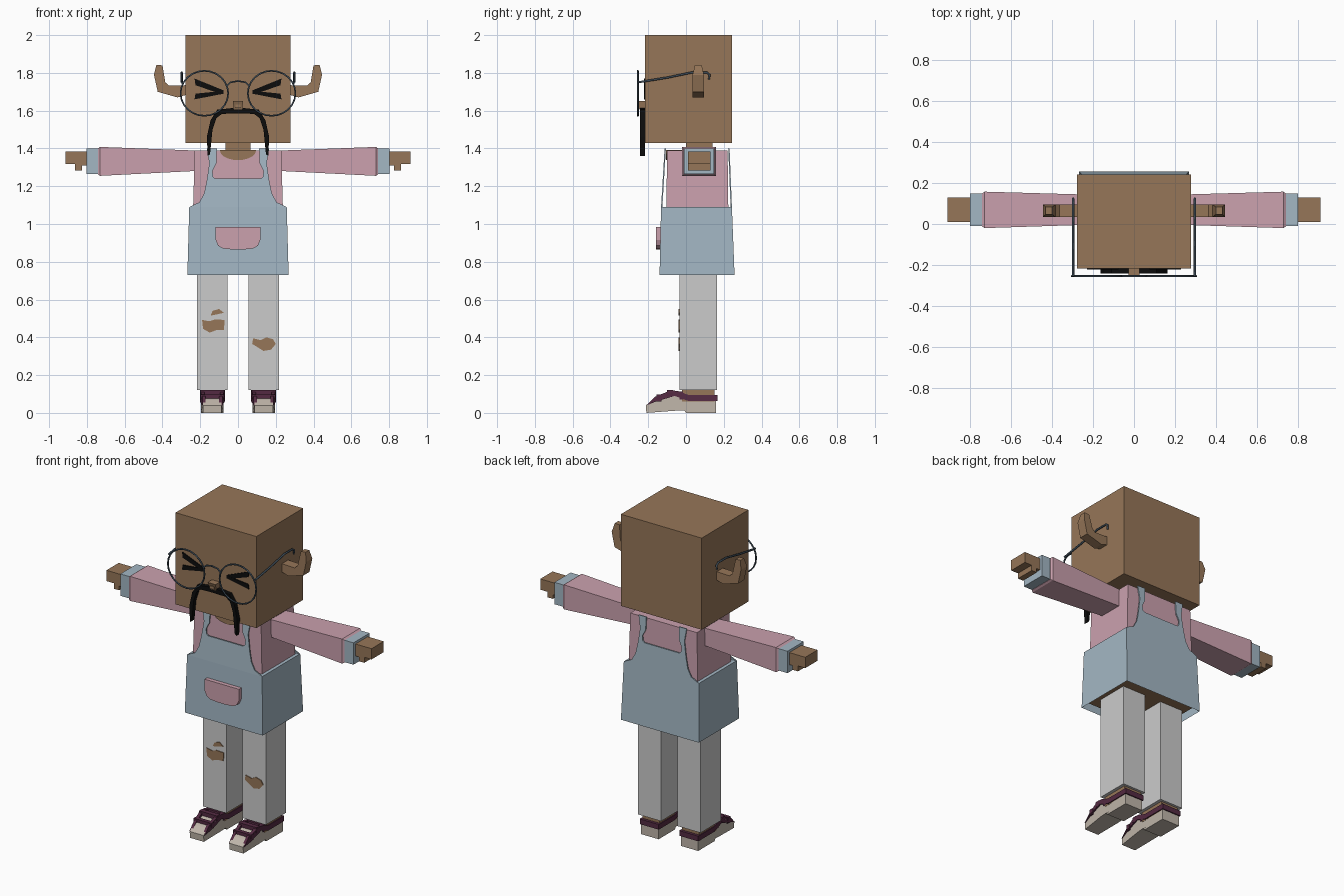
import bpy, bmesh, math
from mathutils import Vector

cube = bpy.data.objects.get("Cube")
if cube:
    bpy.data.objects.remove(cube, do_unlink=True)


def material(name, *srgb):
    col = [((c / 255 + 0.055) / 1.055) ** 2.4 if c > 10 else c / 255 / 12.92 for c in srgb] + [1]
    m = bpy.data.materials.new(name)
    m.use_nodes = True
    m.diffuse_color = col
    m.node_tree.nodes["Principled BSDF"].inputs["Base Color"].default_value = col
    return m


SKIN = material("skin brown", 150, 118, 88)
PINK = material("shirt pink", 203, 161, 174)
BLUE = material("apron blue", 163, 183, 196)
GREY = material("trouser grey", 203, 203, 203)
PLUM = material("shoe plum", 84, 42, 66)
CREAM = material("shoe cream", 192, 182, 170)
BLACK = material("hair black", 12, 12, 12)
FRAME = material("frame slate", 62, 76, 88)


def finish(name, bm, mat):
    bmesh.ops.recalc_face_normals(bm, faces=bm.faces)
    me = bpy.data.meshes.new(name)
    bm.to_mesh(me)
    bm.free()
    me.materials.append(mat)
    ob = bpy.data.objects.new(name, me)
    bpy.context.collection.objects.link(ob)
    return ob


def loft(name, ring_a, ring_b, mat, caps=(True, True)):
    """Join two matching rings of points, with optional end caps."""
    bm = bmesh.new()
    a = [bm.verts.new(p) for p in ring_a]
    b = [bm.verts.new(p) for p in ring_b]
    for i in range(len(a)):
        j = (i + 1) % len(a)
        bm.faces.new((a[i], a[j], b[j], b[i]))
    if caps[0]:
        bm.faces.new(a)
    if caps[1]:
        bm.faces.new(b)
    return finish(name, bm, mat)


def rect(u0, u1, v0, v1):
    return [(u0, v0), (u1, v0), (u1, v1), (u0, v1)]


def frustum(name, low, z0, high, z1, mat, caps=(True, True)):
    return loft(name, [(x, y, z0) for x, y in rect(*low)],
                [(x, y, z1) for x, y in rect(*high)], mat, caps)


def box(name, x0, x1, y0, y1, z0, z1, mat):
    return frustum(name, (x0, x1, y0, y1), z0, (x0, x1, y0, y1), z1, mat)


def plate(name, pts, y0, y1, mat, lean=0, base=0):
    """Profile in x and z, extruded along y; lean tilts it with height."""
    return loft(name, [(x, y0 + lean * (z - base), z) for x, z in pts],
                [(x, y1 + lean * (z - base), z) for x, z in pts], mat)


def side_prism(name, pts, x0, x1, mat):
    return loft(name, [(x0, y, z) for y, z in pts], [(x1, y, z) for y, z in pts], mat)


def mirrored(half):
    return half + [(-x, z) for x, z in reversed(half)]


def tube(name, pts, radius, mat, cyclic=False):
    cu = bpy.data.curves.new(name, "CURVE")
    cu.dimensions = "3D"
    cu.bevel_depth = radius
    cu.bevel_resolution = 1
    cu.use_fill_caps = True
    sp = cu.splines.new("POLY")
    sp.points.add(len(pts) - 1)
    for p, co in zip(sp.points, pts):
        p.co = (*co, 1)
    sp.use_cyclic_u = cyclic
    cu.materials.append(mat)
    ob = bpy.data.objects.new(name, cu)
    bpy.context.collection.objects.link(ob)
    return ob


# Head, neck and body
box("head", -.278, .278, -.217, .243, 1.43, 2, SKIN)
box("neck", -.065, .065, 0, .14, 1.36, 1.45, SKIN)
frustum("shirt", (-.24, .24, -.105, .225), 1.0, (-.229, .229, -.1, .22), 1.39, PINK)
box("hips", -.24, .24, -.11, .23, .755, 1.0, SKIN)
arc = [(.095 * math.cos(t), 1.388 - .05 * math.sin(t))
       for t in [math.pi * i / 10 for i in range(11)]]
plate("neckline", arc, -.107, -.1, SKIN)
plate("neckline_top", rect(-.095, .095, 1.385, 1.392), -.106, .1, SKIN)

# Apron
frustum("apron_skirt", (-.268, .268, -.14, .257), .73,
        (-.258, .258, -.132, .243), 1.09, BLUE, (False, True))
bib = mirrored([(.258, 1.09), (.205, 1.115), (.18, 1.16), (.167, 1.22), (.152, 1.32),
                (.165, 1.4), (.112, 1.4), (.115, 1.32), (.135, 1.28), (.132, 1.25), (.12, 1.24)])
plate("bib_front", bib, -.132, -.125, BLUE, .06, 1.09)
plate("bib_back", bib, .236, .243, BLUE, -.04, 1.09)
plate("pocket", mirrored([(.118, .985), (.118, .915), (.105, .885), (.08, .87), (.03, .865)]),
      -.16, -.13, PINK)

# Moustache and nose
plate("moustache", mirrored([(.02, 1.615), (.11, 1.605), (.145, 1.55), (.165, 1.46), (.16, 1.36),
                             (.148, 1.37), (.135, 1.5), (.115, 1.56), (.085, 1.583), (.02, 1.585)]),
      -.243, -.217, BLACK)
frustum("nose", (-.022, .022, -.245, -.21), 1.605, (-.027, .027, -.26, -.21), 1.65, SKIN)
plate("nose_shade", rect(-.014, .014, 1.615, 1.632), -.258, -.25, SKIN)

# Glasses bridge
tube("glasses_bridge", [(-.06, -.255, 1.73), (-.04, -.255, 1.75), (0, -.255, 1.757),
                        (.04, -.255, 1.75), (.06, -.255, 1.73)], .005, FRAME)

for s, side in ((1, "left"), (-1, "right")):
    def flip(pts):
        return [(s * x, z) for x, z in pts]

    # Face
    plate(side + "_eye_upper", flip([(.23, 1.77), (.075, 1.707), (.08, 1.695), (.125, 1.70), (.225, 1.735)]),
          -.222, -.216, BLACK)
    plate(side + "_eye_lower", flip([(.23, 1.66), (.075, 1.69), (.08, 1.705), (.125, 1.70), (.225, 1.69)]),
          -.223, -.216, BLACK)
    ear = plate(side + "_ear", flip([(.27, 1.685), (.32, 1.67), (.425, 1.70), (.445, 1.79), (.432, 1.842),
                                     (.4, 1.84), (.385, 1.75), (.365, 1.732), (.27, 1.735)]),
                .035, .095, SKIN)
    for v in ear.data.vertices:
        if v.co.z > 1.8:
            v.co.y = .065 + (v.co.y - .065) * .6

    # Glasses
    ring = [(s * .178 + .126 * math.cos(t), -.255, 1.692 + .119 * math.sin(t))
            for t in [math.tau * i / 24 for i in range(24)]]
    tube(side + "_glasses_rim", ring, .005, FRAME, True)
    tube(side + "_glasses_arm", [(s * .298, y, z) for y, z in
                                 [(-.255, 1.75), (-.1, 1.775), (.03, 1.802), (.11, 1.802),
                                  (.125, 1.79), (.122, 1.765)]], .006, FRAME)

    # Arms
    def along_x(name, xa, a, xb, b, mat):
        loft(side + name, [(s * xa, y, z) for y, z in rect(*a)],
             [(s * xb, y, z) for y, z in rect(*b)], mat)

    along_x("_sleeve", .2, (-.003, .143, 1.282, 1.388), .73, (-.02, .158, 1.255, 1.408), PINK)
    along_x("_sleeve_hem", .73, (-.02, .158, 1.255, 1.408), .742, (-.012, .15, 1.262, 1.4), PINK)
    along_x("_cuff", .735, (-.011, .148, 1.264, 1.4), .802, (-.011, .148, 1.264, 1.4), BLUE)
    plate(side + "_hand", flip([(.79, 1.385), (.912, 1.385), (.912, 1.318), (.862, 1.318),
                                (.862, 1.284), (.825, 1.284), (.825, 1.31), (.79, 1.31)]),
          .01, .13, SKIN)

    # Legs
    c = s * .136
    box(side + "_trouser_leg", c - .08, c + .08, -.035, .165, .12, .9, GREY)
    box(side + "_ankle", c - .06, c + .06, -.02, .15, .06, .13, SKIN)

    # Shoes
    shoe = [side_prism(side + "_shoe_body",
                       [(-.21, 0), (-.212, .04), (-.175, .07), (-.08, .105), (-.03, .1), (.005, .08),
                        (.16, .07), (.16, 0), (0, 0), (-.01, .014), (-.05, .012)],
                       c - .06, c + .06, CREAM)]
    for e in (-1, 1):
        shoe.append(side_prism(side + "_shoe_trim",
                               [(-.208, .04), (-.165, .085), (-.08, .12), (-.04, .115), (.01, .096),
                                (.165, .096), (.165, .064), (.01, .064), (-.06, .09), (-.16, .06)],
                               c + e * .045, c + e * .066, PLUM))
    for y0, y1, z0, z1 in ((-.1, -.07, .09, .122), (-.155, -.13, .06, .097), (-.035, -.015, .07, .112)):
        shoe.append(box(side + "_shoe_strap", c - .062, c + .062, y0, y1, z0, z1, PLUM))
    box(side + "_shoe_heel", c - .064, c + .064, .145, .167, .064, .096, PLUM)
    for ob in shoe:
        for v in ob.data.vertices:
            if v.co.y < -.16:
                v.co.x = c + (v.co.x - c) * .8

# Ripped knees
for name, pts in (
    ("right_knee_rip", [(-.19, .492), (-.15, .485), (-.12, .495), (-.07, .492), (-.075, .44),
                        (-.11, .44), (-.15, .425), (-.185, .445)]),
    ("right_thigh_rip", [(-.145, .515), (-.135, .54), (-.1, .55), (-.075, .53), (-.11, .522)]),
    ("left_knee_rip", [(.08, .395), (.12, .385), (.15, .4), (.185, .39), (.2, .365),
                       (.175, .335), (.135, .328), (.1, .35), (.075, .365)]),
):
    plate(name, pts, -.04, -.034, SKIN)
